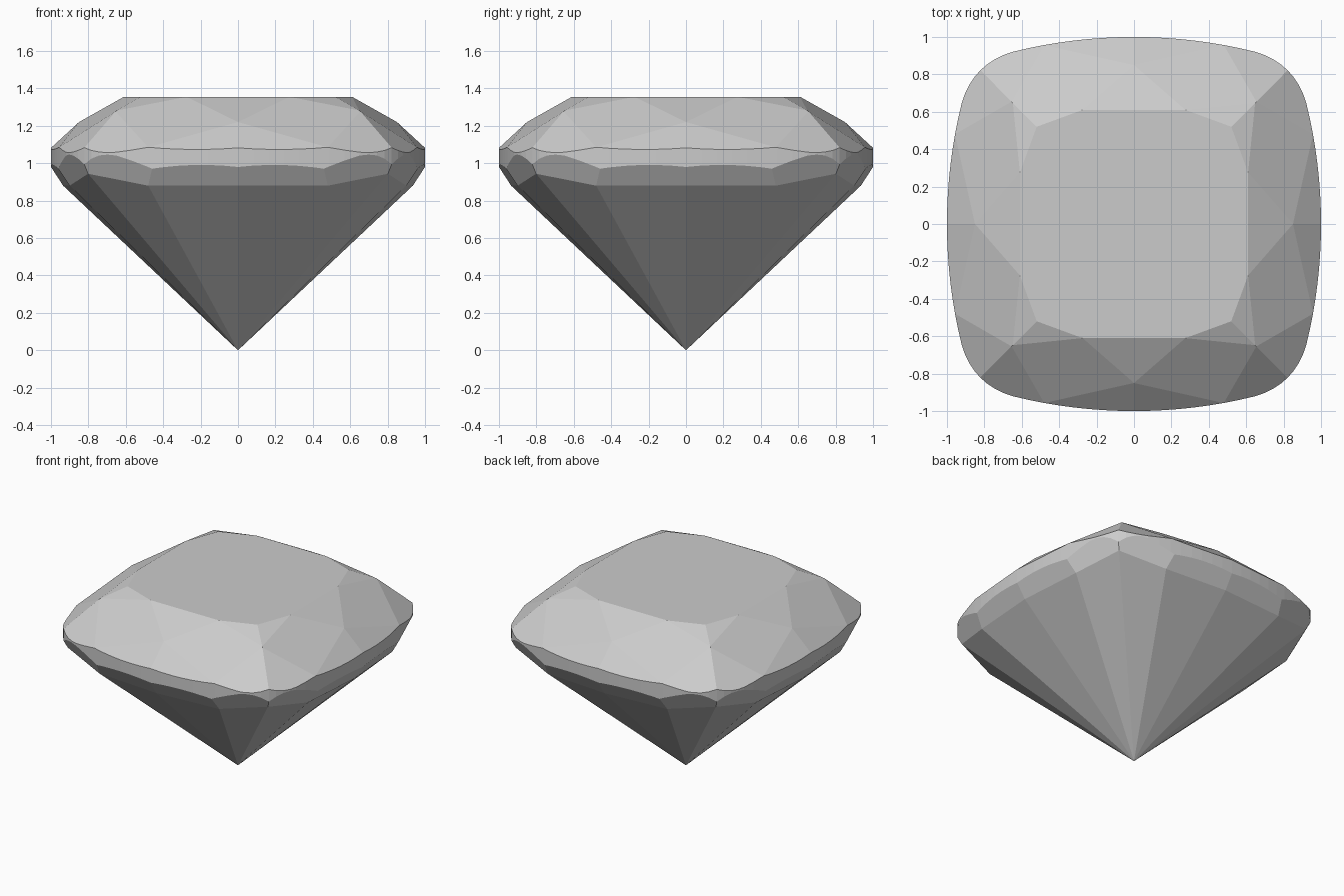
import bpy, bmesh, math
from mathutils import Vector, Matrix

if "Cube" in bpy.data.objects:
    bpy.data.objects.remove(bpy.data.objects["Cube"])

TABLE_Z = 1.355

# Cushion outline: shallow side arcs joined by tighter corner arcs
a = math.atan2(0.242, 0.970)
R = 0.65 / math.sin(a)
r = 0.37
c = 0.56
eighth = []
for i in range(9):                       # side arc, from mid side
    t = a * i / 8
    eighth.append((R * math.sin(t), 1 - R * (1 - math.cos(t))))
for i in range(1, 5):                    # half of the corner arc
    t = a + (math.pi / 4 - a) * i / 4
    eighth.append((c + r * math.sin(t), c + r * math.cos(t)))
quarter = eighth + [(y, x) for x, y in reversed(eighth[1:-1])]
outline = []
for k in range(4):
    rot = Matrix.Rotation(-k * math.pi / 2, 2)
    outline += [rot @ Vector(p) for p in quarter]

# Rough stone: straight prism with that outline
bm = bmesh.new()
base = bm.faces.new([bm.verts.new((p.x, p.y, 0)) for p in outline])
top = bmesh.ops.extrude_face_region(bm, geom=[base])["geom"]
bmesh.ops.translate(bm, vec=(0, 0, TABLE_Z),
                    verts=[v for v in top if isinstance(v, bmesh.types.BMVert)])
bmesh.ops.recalc_face_normals(bm, faces=bm.faces[:])

# Facet corner points in one eighth of the stone
A, A2 = (0.275, -0.61, 1.355), (-0.275, -0.61, 1.355)   # table edge
B = (0.52, -0.52, 1.355)                                # table corner
C = (0.655, -0.65, 1.28)
D = (0, -0.85, 1.22)
E = (0.48, -0.957, 1.085)                               # girdle top
F = (0.82, -0.82, 1.085)
G = (0, -1, 1.082)
E2, F2, G2 = (0.48, -0.957, 0.98), (0.82, -0.82, 0.99), (0, -1, 0.98)  # girdle bottom
L0, L1, L2 = (0, -0.935, 0.88), (0.48, -0.9, 0.88), (0.80, -0.80, 0.942)
CULET = (0, 0, 0)

facets = [
    (A2, A, D), (A, B, C), (A, D, E), (D, G, E), (C, E, F),        # crown
    (CULET, L0, L1), (CULET, L1, L2), (L0, L1, G2), (L1, E2, F2),  # pavilion
]


def cut(points):
    """Grind one flat facet through three points."""
    p, q, s = points
    n = (q - p).cross(s - p).normalized()
    if n.dot(Vector((0, 0, 1)) - p) > 0:
        n = -n
    res = bmesh.ops.bisect_plane(bm, geom=bm.verts[:] + bm.edges[:] + bm.faces[:],
                                 dist=1e-5, plane_co=p, plane_no=n, clear_outer=True)
    edges = [e for e in res["geom_cut"]
             if isinstance(e, bmesh.types.BMEdge) and e.is_boundary]
    if edges:
        bmesh.ops.holes_fill(bm, edges=edges, sides=0)


# Repeat every facet with fourfold rotation and diagonal mirroring
for f in facets:
    for k in range(4):
        rot = Matrix.Rotation(k * math.pi / 2, 3, 'Z')
        for sx in (1, -1):
            cut([rot @ Vector((p[0] * sx, p[1], p[2])) for p in f])

# Clean closed skin with one polygon per facet
bmesh.ops.remove_doubles(bm, verts=bm.verts[:], dist=0.0005)
coords = [v.co.copy() for v in bm.verts]
bm.clear()
for co in coords:
    bm.verts.new(co)
hull = bmesh.ops.convex_hull(bm, input=bm.verts[:])
bmesh.ops.delete(bm, geom=[v for v in bm.verts if not v.link_faces], context='VERTS')
bmesh.ops.dissolve_limit(bm, angle_limit=math.radians(0.5),
                         verts=bm.verts[:], edges=bm.edges[:])
bmesh.ops.recalc_face_normals(bm, faces=bm.faces[:])

mesh = bpy.data.meshes.new("cushion_cut_gem")
bm.to_mesh(mesh)
bm.free()
gem = bpy.data.objects.new("cushion_cut_gem", mesh)
bpy.context.collection.objects.link(gem)
